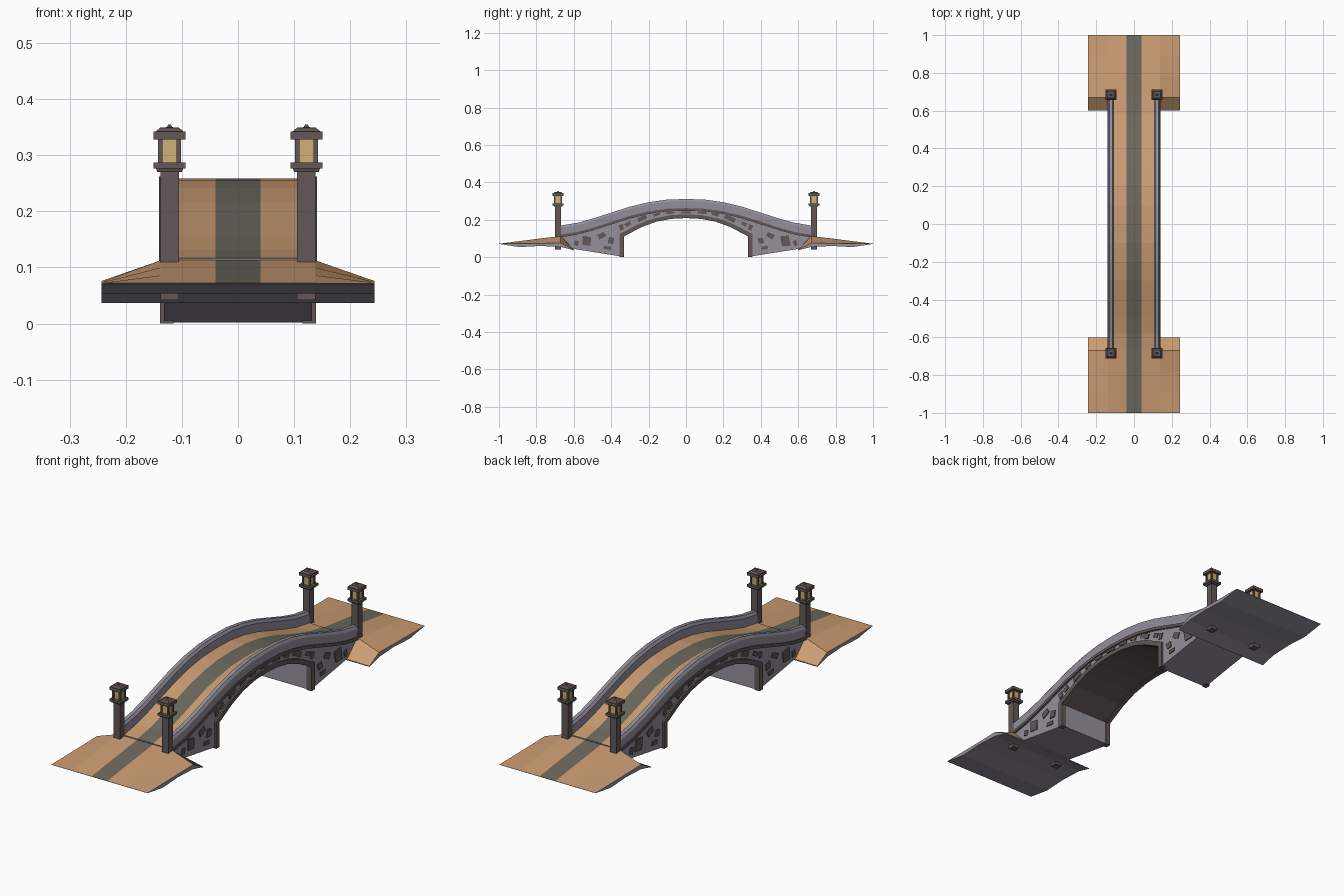
import bpy, bmesh, random
from math import cos, sin
from mathutils import Vector

random.seed(4)
if "Cube" in bpy.data.objects:
    bpy.data.objects.remove(bpy.data.objects["Cube"], do_unlink=True)


def material(name, rgb):
    m = bpy.data.materials.new(name)
    m.use_nodes = True
    m.diffuse_color = (*rgb, 1)
    m.node_tree.nodes["Principled BSDF"].inputs["Base Color"].default_value = (*rgb, 1)
    return m


STONE = material("grey stone", (.30, .28, .335))
TRIM = material("brown trim stone", (.125, .097, .093))
SAND = material("sandy path", (.60, .335, .17))
STRIPE = material("grey path stripe", (.15, .143, .112))
GLASS = material("lamp glass", (.62, .44, .18))


def finish(name, bm, mats, rule=None):
    bmesh.ops.remove_doubles(bm, verts=bm.verts, dist=1e-5)
    bmesh.ops.recalc_face_normals(bm, faces=bm.faces)
    bm.normal_update()
    if rule:
        for f in bm.faces:
            f.material_index = rule(f.calc_center_median(), f.normal)
    mesh = bpy.data.meshes.new(name)
    bm.to_mesh(mesh)
    bm.free()
    for m in mats:
        mesh.materials.append(m)
    ob = bpy.data.objects.new(name, mesh)
    bpy.context.collection.objects.link(ob)
    return ob


def loft(name, rings, mats, rule=None):
    """Skin equal-length closed rings and cap both ends."""
    bm = bmesh.new()
    vs = [[bm.verts.new(p) for p in r] for r in rings]
    n = len(vs[0])
    for a, b in zip(vs, vs[1:]):
        for i in range(n):
            j = (i + 1) % n
            bm.faces.new((a[i], a[j], b[j], b[i]))
    bm.faces.new(vs[0])
    bm.faces.new(vs[-1][::-1])
    return finish(name, bm, mats, rule)


def slab(name, outline, x0, x1, mats, rule=None):
    """Extrude a (y, z) outline between two x positions."""
    return loft(name, [[(x, y, z) for y, z in outline] for x in (x0, x1)], mats, rule)


def tower(name, x, y, levels, mat):
    """Square stack of (z, half width) levels."""
    rings = [[(x + sx * h, y + sy * h, z) for sx, sy in ((-1, -1), (1, -1), (1, 1), (-1, 1))]
             for z, h in levels]
    return loft(name, rings, [mat])


def mirrored(half):
    """Half profile from centre outward -> full profile from -y to +y."""
    return [(-y, z) for y, z in half[:0:-1]] + half


deck = mirrored([(0, .257), (.1, .254), (.2, .24), (.3, .216), (.4, .184),
                 (.5, .152), (.58, .13), (.67, .115)])
arch = mirrored([(0, .21), (.08, .206), (.16, .191), (.24, .162), (.335, .112)])
arch_outer = mirrored([(0, .23), (.08, .226), (.17, .209), (.25, .181), (.36, .124)])

# Solid bridge body with arched opening
foot = [(.335, .002), (.61, .046), (.67, .07)]
body = deck + foot[::-1] + arch[::-1] + [(-y, z) for y, z in foot]
slab("bridge_body", body, -.132, .132, [STONE, TRIM],
     lambda c, n: int(n.z < -.1 and c.z > .11 and abs(c.y) < .34))

# Walking surface with a central stripe
xs = (-.13, -.04, .04, .13)
path = [[(x, y, z + .002) for x in xs] + [(x, y, z - .006) for x in xs[::-1]] for y, z in deck]
loft("deck_path", path, [SAND, STRIPE], lambda c, n: int(abs(c.x) < .03))


# Approach ramps: y, crown height, edge height, underside height
ramp = [(1, .072, .072, .071), (.89, .086, .073, .054),
        (.78, .1, .074, .06), (.67, .113, .076, .055), (.6, .042, .04, .037)]


def ramp_rule(c, n):
    if n.z < .02:
        return 2
    return int(abs(c.x) < .03)


for s, label in ((-1, "front"), (1, "back")):
    rings = []
    for y, crown, edge, under in ramp:
        top = [(-.243, edge), (-.137, crown), (-.04, crown), (.04, crown), (.137, crown), (.243, edge)]
        low = [(.243, under), (-.243, under)]
        rings.append([(x, s * y, z) for x, z in top + low])
    loft(label + "_approach", rings, [SAND, STRIPE, STONE], ramp_rule)

# Parapets, ledge bands, arch rings and wall stones on each side
rail = ((.108, -.01), (.136, -.01), (.138, .042), (.131, .054), (.114, .054), (.106, .042))
band = ((.126, -.009), (.141, -.009), (.141, .005), (.126, .005))
ring = [(-.335, 0)] + arch + [(.335, 0), (.36, 0)] + arch_outer[::-1] + [(-.36, 0)]
ring = [(y * .99, z - .001 if z else 0) for y, z in ring]
stones = [(.53, .085, .05, .055, .1), (.45, .115, .045, .03, -.5), (.4, .088, .03, .035, .2),
          (.42, .05, .04, .02, .1), (.345, .16, .022, .03, -.3), (.585, .075, .022, .03, .3),
          (.31, .178, .035, .022, -.5), (.235, .207, .055, .024, -.45),
          (.155, .229, .04, .017, -.3), (.085, .238, .05, .013, -.1)]


def stone_plate(name, x, y, z, w, h, tilt):
    pts = []
    for a, b in ((-1, -1), (1, -1), (1, 1), (-1, 1)):
        u = a * w / 2 * random.uniform(.75, 1.1)
        v = b * h / 2 * random.uniform(.75, 1.1)
        pts.append((y + u * cos(tilt) - v * sin(tilt), z + u * sin(tilt) + v * cos(tilt)))
    slab(name, pts, x * .13, x * .136, [TRIM])


for s, side in ((1, "left"), (-1, "right")):
    for part, section, mat in (("parapet", rail, STONE), ("ledge_band", band, TRIM)):
        loft(f"{side}_{part}", [[(s * x, y, z + dz) for x, dz in section] for y, z in deck], [mat])
    slab(f"{side}_arch_ring", ring, s * .115, s * .139, [TRIM])
    for e in (-1, 1):
        for i, (y, z, w, h, t) in enumerate(stones):
            stone_plate(f"{side}_wall_stone_{i}", s, e * y, z, w, h, e * t)
    stone_plate(f"{side}_key_stone", s, 0, .24, .05, .012, 0)

# Lamp posts at the four corners
for sx, side in ((1, "left"), (-1, "right")):
    for sy, end in ((-1, "front"), (1, "back")):
        x, y, tag = sx * .122, sy * .684, f"{end}_{side}_"
        tower(tag + "post", x, y, [(.042, .0165), (.272, .0165)], TRIM)
        tower(tag + "collar", x, y, [(.27, .022), (.276, .024), (.276, .0285), (.287, .0285)], TRIM)
        tower(tag + "lamp", x, y, [(.286, .0155), (.33, .0155)], GLASS)
        for a in (-1, 1):
            for b in (-1, 1):
                tower(tag + "lamp_corner", x + a * .0165, y + b * .0165,
                      [(.286, .004), (.33, .004)], TRIM)
        tower(tag + "lamp_roof", x, y, [(.328, .0285), (.342, .0285), (.342, .025), (.349, .017),
                                        (.35, .005), (.355, .002)], TRIM)
